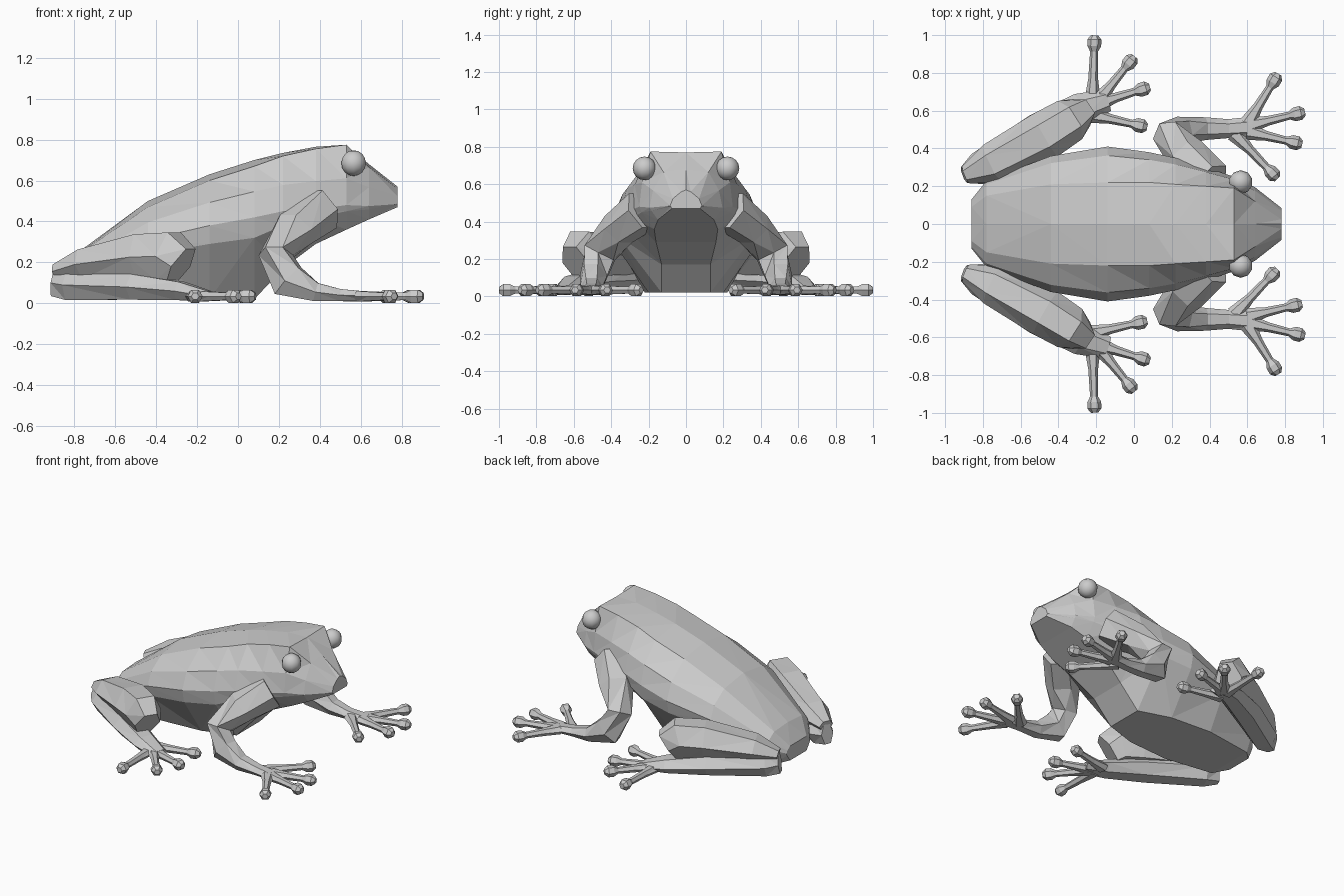
import bpy, bmesh, math
from mathutils import Vector

cube = bpy.data.objects.get("Cube")
if cube:
    bpy.data.objects.remove(cube)

grey = bpy.data.materials.new("plain grey")
grey.use_nodes = True
COLOUR = (0.6, 0.6, 0.6, 1)
grey.diffuse_color = COLOUR
grey.node_tree.nodes["Principled BSDF"].inputs["Base Color"].default_value = COLOUR


def loft(name, rings):
    """Skin a list of closed rings, cap both ends and facet the result."""
    bm = bmesh.new()
    loops = [[bm.verts.new(p) for p in ring] for ring in rings]
    n = len(loops[0])
    for a, b in zip(loops, loops[1:]):
        for i in range(n):
            j = (i + 1) % n
            bm.faces.new((a[i], a[j], b[j], b[i]))
    bm.faces.new(loops[0])
    bm.faces.new(loops[-1])
    bmesh.ops.triangulate(bm, faces=bm.faces[:])
    bmesh.ops.recalc_face_normals(bm, faces=bm.faces[:])
    mesh = bpy.data.meshes.new(name)
    bm.to_mesh(mesh)
    bm.free()
    mesh.materials.append(grey)
    obj = bpy.data.objects.new(name, mesh)
    bpy.context.collection.objects.link(obj)


def limb(name, stations, side, sides=6):
    """Tube through stations of (x, y, z, half width, half height)."""
    pts = [Vector((x, y * side, z)) for x, y, z, w, h in stations]
    rings = []
    for i, (p, s) in enumerate(zip(pts, stations)):
        tangent = Vector((0, 0, 0))
        if i > 0:
            tangent += (p - pts[i - 1]).normalized()
        if i < len(pts) - 1:
            tangent += (pts[i + 1] - p).normalized()
        across = tangent.cross(Vector((0, 0, 1))).normalized()
        up = across.cross(tangent).normalized()
        angles = [math.tau * k / sides for k in range(sides)]
        rings.append([p + across * s[3] * math.cos(a) + up * s[4] * math.sin(a)
                      for a in angles])
    loft(name, rings)


def toe(name, root, tip, side):
    """Thin toe, webbed at the root, with a rounded pad at its end."""
    a, b = Vector((*root, 0)), Vector((*tip, 0))
    step = (b - a).normalized()
    profile = [(a, 0.045, 0.03), (a.lerp(b, 0.4), 0.026, 0.025),
               (b - step * 0.05, 0.021, 0.021), (b - step * 0.02, 0.037, 0.037),
               (b + step * 0.014, 0.037, 0.037), (b + step * 0.036, 0.019, 0.019)]
    limb(name, [(p.x, p.y, 0.034, w, h) for p, w, h in profile], side)


# Body and head: x, top z, shoulder z, top half width, half width, its z,
# belly half width, belly z
BODY = [
    (-0.86, 0.14, 0.14, 0.09, 0.13, 0.10, 0.09, 0.04),
    (-0.78, 0.25, 0.24, 0.15, 0.23, 0.16, 0.17, 0.02),
    (-0.44, 0.50, 0.47, 0.21, 0.36, 0.31, 0.22, 0.02),
    (-0.14, 0.63, 0.60, 0.22, 0.41, 0.38, 0.20, 0.02),
    (0.08, 0.70, 0.67, 0.22, 0.38, 0.42, 0.13, 0.02),
    (0.22, 0.735, 0.72, 0.21, 0.35, 0.45, 0.13, 0.17),
    (0.38, 0.765, 0.755, 0.20, 0.30, 0.46, 0.16, 0.29),
    (0.53, 0.77, 0.775, 0.19, 0.25, 0.48, 0.17, 0.36),
    (0.64, 0.68, 0.665, 0.12, 0.195, 0.475, 0.15, 0.41),
    (0.78, 0.57, 0.56, 0.025, 0.085, 0.485, 0.075, 0.47),
]
rings = []
for x, top, shoulder, ridge, wide, mid, belly, low in BODY:
    half = [(ridge, shoulder),
            (ridge + 0.75 * (wide - ridge), 0.45 * top + 0.55 * mid),
            (wide, mid),
            (0.95 * wide, mid - 0.25 * (mid - low)),
            (belly, low)]
    ring = [(x, 0, top)] + [(x, y, z) for y, z in half] + [(x, 0, low)]
    rings.append(ring + [(x, -y, z) for y, z in reversed(half)])
loft("body", rings)

# Limb stations: x, y, z, half width, half height
THIGH = [(-0.89, 0.26, 0.155, 0.05, 0.04), (-0.75, 0.32, 0.19, 0.11, 0.085),
         (-0.47, 0.47, 0.225, 0.13, 0.13), (-0.34, 0.55, 0.23, 0.12, 0.14),
         (-0.28, 0.59, 0.18, 0.085, 0.12)]
SHANK = [(-0.90, 0.26, 0.10, 0.045, 0.075), (-0.82, 0.29, 0.09, 0.09, 0.085),
         (-0.50, 0.49, 0.08, 0.10, 0.072), (-0.28, 0.61, 0.06, 0.085, 0.052),
         (-0.14, 0.655, 0.035, 0.06, 0.028)]
ARM = [(0.41, 0.23, 0.46, 0.11, 0.12), (0.28, 0.36, 0.36, 0.11, 0.10),
       (0.185, 0.46, 0.235, 0.085, 0.10), (0.245, 0.495, 0.11, 0.075, 0.10),
       (0.38, 0.505, 0.055, 0.06, 0.052), (0.50, 0.505, 0.04, 0.05, 0.034),
       (0.64, 0.515, 0.035, 0.055, 0.025)]
# Toes as root and tip in plan
FRONT_TOES = [((0.60, 0.53), (0.745, 0.765)), ((0.60, 0.52), (0.87, 0.585)),
              ((0.60, 0.49), (0.855, 0.43)), ((0.53, 0.48), (0.735, 0.265))]
BACK_TOES = [((-0.22, 0.64), (-0.21, 0.963)), ((-0.19, 0.65), (-0.02, 0.86)),
             ((-0.19, 0.64), (0.05, 0.715)), ((-0.23, 0.58), (0.035, 0.52))]

for label, side in (("left", 1), ("right", -1)):
    limb(label + "_thigh", THIGH, side)
    limb(label + "_shank", SHANK, side)
    limb(label + "_arm", ARM, side)
    for place, toes in (("front", FRONT_TOES), ("back", BACK_TOES)):
        for i, (root, tip) in enumerate(toes):
            toe(f"{label}_{place}_toe_{i + 1}", root, tip, side)

    # Round eye on the side of the head
    bpy.ops.mesh.primitive_uv_sphere_add(segments=10, ring_count=8, radius=0.063,
                                         location=(0.565, 0.222 * side, 0.685))
    eye = bpy.context.object
    eye.name = label + "_eye"
    eye.data.materials.append(grey)
    bpy.ops.object.shade_smooth()
